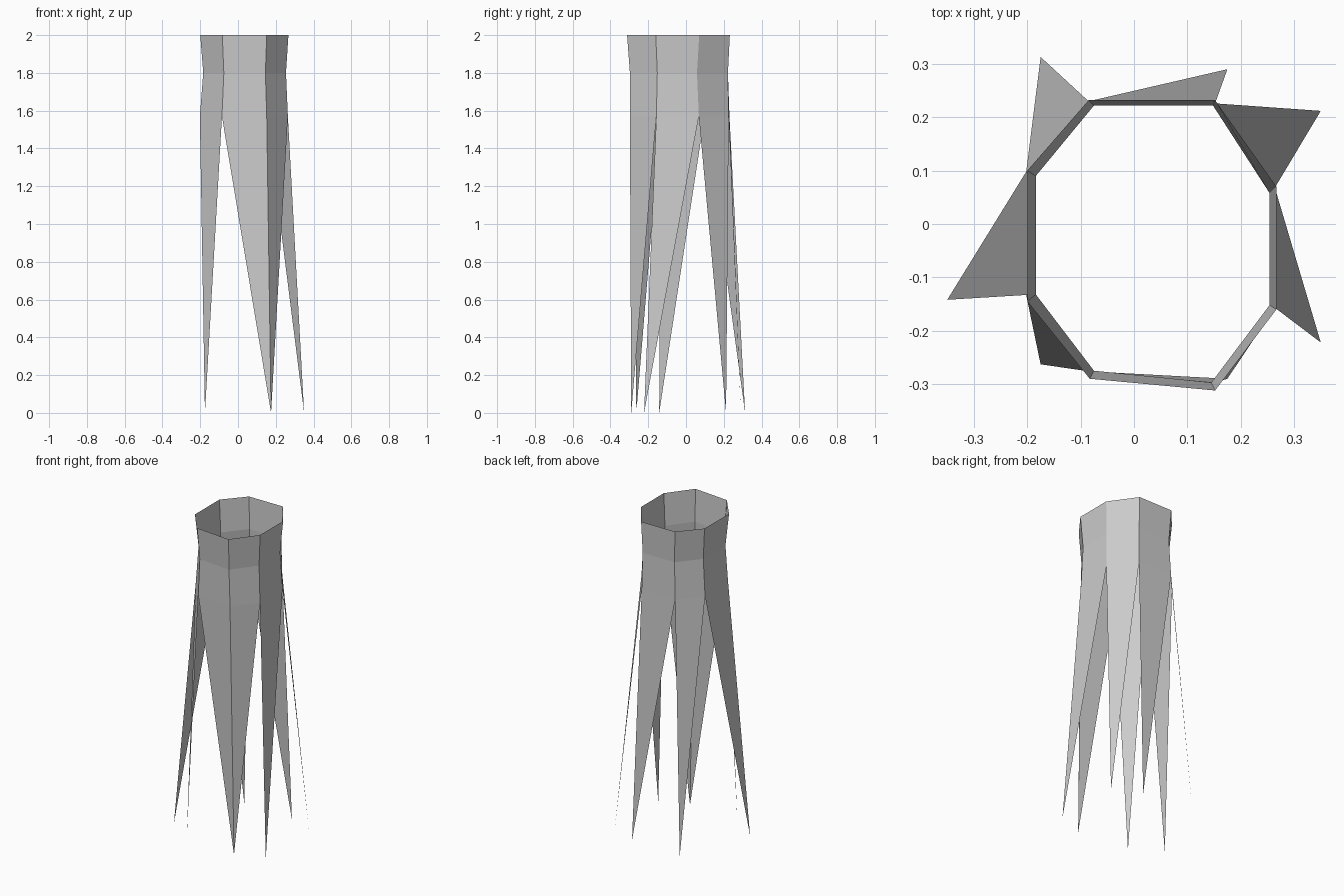
import bpy, bmesh

if "Cube" in bpy.data.objects:
    bpy.data.objects.remove(bpy.data.objects["Cube"])

# Plan outlines of the eight-sided tube, counter-clockwise from the front left corner
TOP = [(-.083, -.29), (.152, -.312), (.267, -.16), (.267, .07),
       (.152, .232), (-.085, .232), (-.2, .1), (-.2, -.145)]
WAIST = [(-.075, -.275), (.145, -.297), (.254, -.152), (.254, .058),
         (.148, .222), (-.075, .222), (-.184, .09), (-.184, -.132)]
HEM = [(-.085, -.276), (.152, -.297), (.264, -.157), (.264, .068),
       (.152, .226), (-.085, .23), (-.202, .098), (-.202, -.133)]
# Tip of the long point hanging from each side (front and front right share one)
TIPS = [(.175, -.29), (.175, -.29), (.35, -.222), (.35, .212),
        (.175, .29), (-.175, .313), (-.35, -.142), (-.175, -.263)]

bm = bmesh.new()


def ring(outline, z):
    return [bm.verts.new((x, y, z)) for x, y in outline]


# Flared collar: three rings joined by strips
rings = [ring(TOP, 2.0), ring(WAIST, 1.8), ring(HEM, 1.57)]
for upper, lower in zip(rings, rings[1:]):
    for i in range(8):
        j = (i + 1) % 8
        bm.faces.new((lower[i], lower[j], upper[j], upper[i]))

# Hanging points: one triangle from each side of the hem
hem = rings[-1]
tips = {p: bm.verts.new((*p, 0)) for p in TIPS}
for i, p in enumerate(TIPS):
    bm.faces.new((tips[p], hem[(i + 1) % 8], hem[i]))

bmesh.ops.recalc_face_normals(bm, faces=bm.faces[:])
mesh = bpy.data.meshes.new("pointed_tube")
bm.to_mesh(mesh)
bm.free()
bpy.context.collection.objects.link(bpy.data.objects.new("pointed_tube", mesh))
